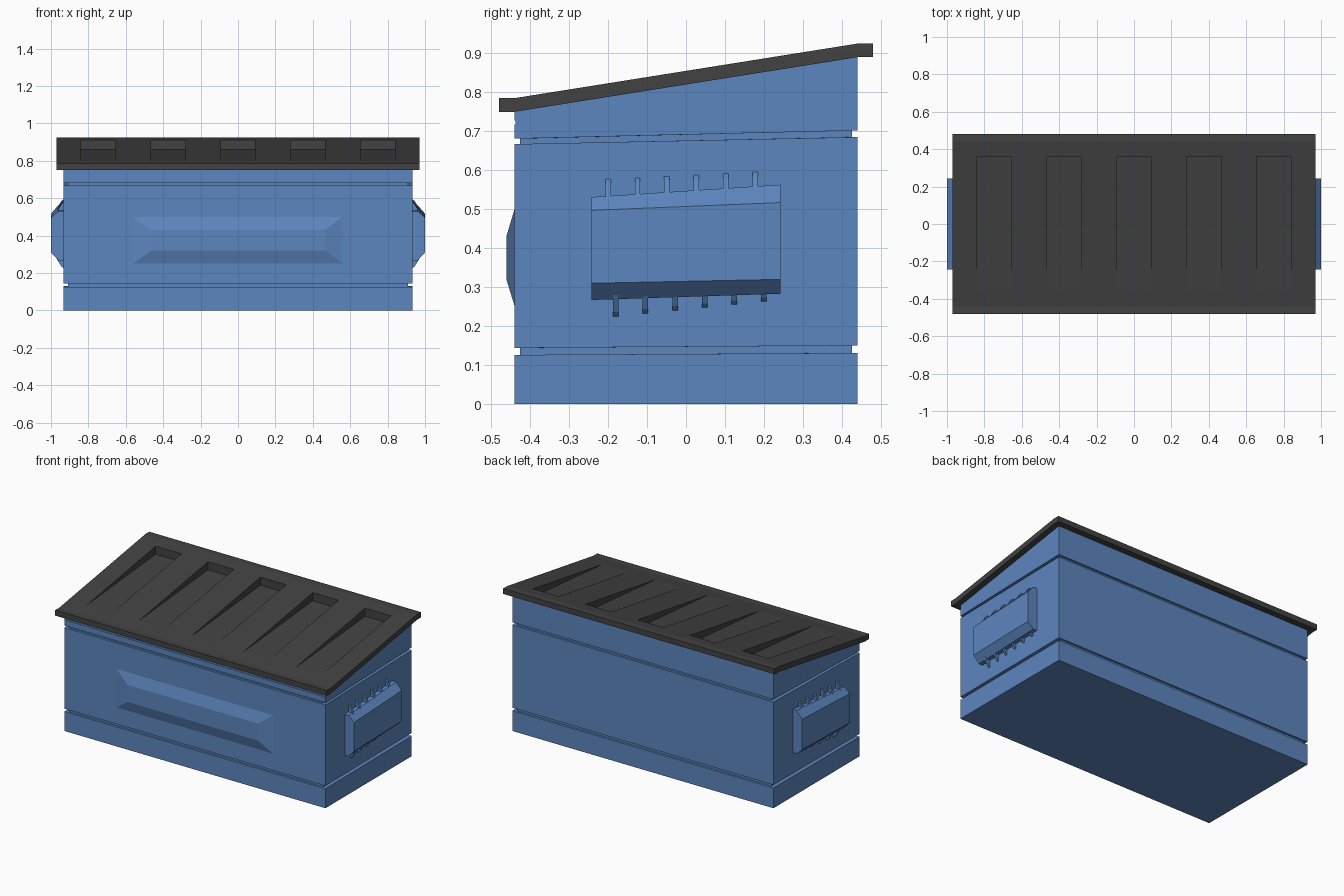
import bpy
import bmesh

cube = bpy.data.objects.get("Cube")
if cube:
    bpy.data.objects.remove(cube, do_unlink=True)


def make_material(name, rgb):
    mat = bpy.data.materials.new(name)
    mat.use_nodes = True
    mat.diffuse_color = (*rgb, 1)
    mat.node_tree.nodes["Principled BSDF"].inputs["Base Color"].default_value = (*rgb, 1)
    return mat


BLUE = make_material("blue painted steel", (0.108, 0.24, 0.52))
GREY = make_material("dark grey plastic", (0.054, 0.054, 0.054))


def finish(bm, name, mat):
    bmesh.ops.remove_doubles(bm, verts=bm.verts, dist=0.0001)
    bmesh.ops.recalc_face_normals(bm, faces=bm.faces)
    mesh = bpy.data.meshes.new(name)
    bm.to_mesh(mesh)
    bm.free()
    mesh.materials.append(mat)
    obj = bpy.data.objects.new(name, mesh)
    bpy.context.collection.objects.link(obj)
    return obj


def face(bm, points):
    return bm.faces.new([bm.verts.new(p) for p in points])


def loft(bm, rings, cap_start=True, cap_end=True):
    """Skin a list of equal-length point rings."""
    rows = [[bm.verts.new(p) for p in ring] for ring in rings]
    n = len(rows[0])
    for a, b in zip(rows, rows[1:]):
        for i in range(n):
            j = (i + 1) % n
            bm.faces.new((a[i], a[j], b[j], b[i]))
    if cap_start:
        bm.faces.new(rows[0][::-1])
    if cap_end:
        bm.faces.new(rows[-1])


# Container body: rings of front height, back height, front/back/side inset
W, D = 0.933, 0.44


def body_ring(zf, zb, front=0, back=0, side=0):
    x = W - side
    return [(-x, -D + front, zf), (x, -D + front, zf),
            (x, D - back, zb), (-x, D - back, zb)]


groove = (0.014, 0.014, 0.024)
bm = bmesh.new()
loft(bm, [
    body_ring(0, 0),
    body_ring(0.126, 0.131), body_ring(0.126, 0.131, *groove),
    body_ring(0.144, 0.15, *groove), body_ring(0.144, 0.15),
    body_ring(0.667, 0.685), body_ring(0.667, 0.685, *groove),
    body_ring(0.681, 0.702, *groove), body_ring(0.681, 0.702),
    body_ring(0.717, 0.79), body_ring(0.717, 0.79, 0.003),
    body_ring(0.728, 0.81, 0.003), body_ring(0.728, 0.81),
    body_ring(0.752, 0.892),
], cap_end=False)
finish(bm, "container_body", BLUE)

# Raised bevelled panel on the front
bm = bmesh.new()


def panel_ring(x, y, z0, z1):
    return [(-x, y, z0), (x, y, z0), (x, y, z1), (-x, y, z1)]


loft(bm, [panel_ring(0.56, -D, 0.252, 0.5),
          panel_ring(0.465, -0.461, 0.32, 0.43)], cap_start=False)
finish(bm, "front_panel", BLUE)


# Lifting pockets with gusset fins, one on each side
def build_pocket(s, name):
    bm = bmesh.new()
    ends = []
    for y, low, low_face, high_face, high in (
            (-0.243, 0.267, 0.31, 0.497, 0.531),
            (0.243, 0.283, 0.32, 0.517, 0.563)):
        ends.append([(s * W, y, low), (s * 0.96, y, low), (s, y, low_face),
                     (s, y, high_face), (s * 0.96, y, high), (s * W, y, high)])
    loft(bm, ends)
    half = 0.007
    for i in range(6):
        top_y, low_y = -0.2 + i * 0.0755, -0.18 + i * 0.076
        top_z, low_z = 0.577 + i * 0.0036, 0.225 + i * 0.0075
        for y, tip, root in ((top_y, top_z, top_z - 0.055),
                             (low_y, low_z, low_z + 0.055)):
            inner = tip + (root - tip) * 0.2
            loft(bm, [[(s * W, yy, tip), (s * 0.945, yy, inner),
                       (s * 0.972, yy, root), (s * W, yy, root)]
                      for yy in (y - half, y + half)])
    finish(bm, name, BLUE)


build_pocket(1, "left_lifting_pocket")
build_pocket(-1, "right_lifting_pocket")

# Sloped lid with five wedge-shaped recesses
LX, THICK, FLOOR = 0.97, 0.035, 0.86
centres = [-0.748, -0.374, 0, 0.374, 0.748]
xs = [-LX] + [c + d for c in centres for d in (-0.092, 0.092)] + [LX]
ys = [-0.48, -0.44, -0.35, 0.36, 0.44, 0.48]


def top_z(y):
    t = min(max((y + D) / (2 * D), 0), 1)
    return 0.785 + t * 0.14


bm = bmesh.new()
for i, (x0, x1) in enumerate(zip(xs, xs[1:])):
    for j, (y0, y1) in enumerate(zip(ys, ys[1:])):
        z0, z1 = top_z(y0), top_z(y1)
        if i % 2 == 1 and j == 2:
            # recess floor, back wall and triangular cheeks
            face(bm, [(x0, y0, z0), (x1, y0, z0), (x1, y1, FLOOR), (x0, y1, FLOOR)])
            face(bm, [(x0, y1, FLOOR), (x1, y1, FLOOR), (x1, y1, z1), (x0, y1, z1)])
            for x in (x0, x1):
                face(bm, [(x, y0, z0), (x, y1, FLOOR), (x, y1, z1)])
            continue
        for drop in (0, THICK):
            face(bm, [(x0, y0, z0 - drop), (x1, y0, z0 - drop),
                      (x1, y1, z1 - drop), (x0, y1, z1 - drop)])
    for y in (ys[0], ys[-1]):
        z = top_z(y)
        face(bm, [(x0, y, z - THICK), (x1, y, z - THICK), (x1, y, z), (x0, y, z)])
for x in (-LX, LX):
    for y0, y1 in zip(ys, ys[1:]):
        z0, z1 = top_z(y0), top_z(y1)
        face(bm, [(x, y0, z0 - THICK), (x, y1, z1 - THICK), (x, y1, z1), (x, y0, z0)])
finish(bm, "lid", GREY)
